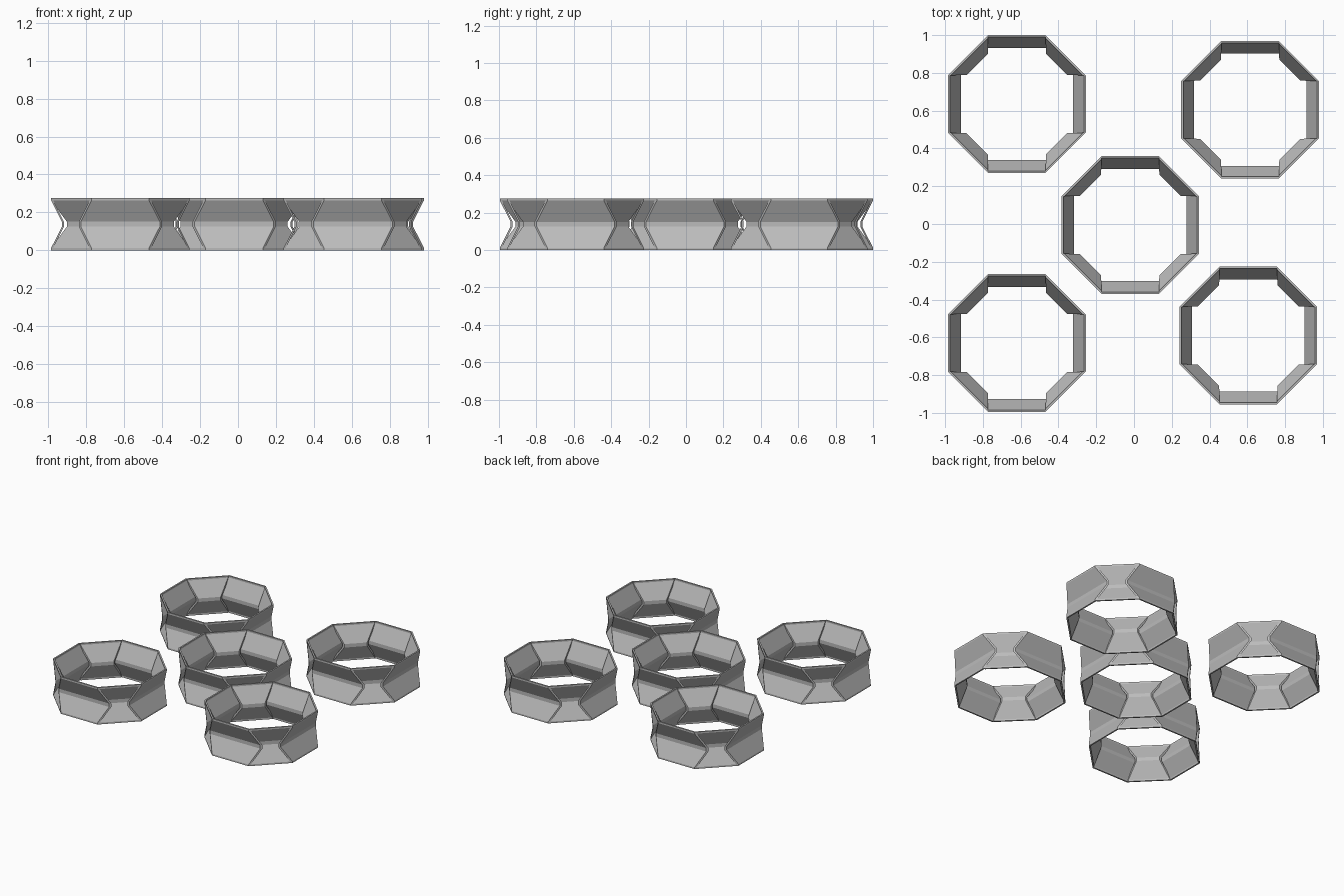
import bpy, bmesh, math

if "Cube" in bpy.data.objects:
    bpy.data.objects.remove(bpy.data.objects["Cube"])

APOTHEM = 0.365     # centre of ring to the outer face of a side
HALF = 0.151        # half length of a side at the rim
HEIGHT = 0.276
MID = HEIGHT / 2

steel = bpy.data.materials.new("grey")
steel.diffuse_color = (0.5, 0.5, 0.5, 1)
steel.use_nodes = True
steel.node_tree.nodes["Principled BSDF"].inputs["Base Color"].default_value = steel.diffuse_color

# Folded-sheet cross-section (distance from centre, height), lower half
outer = [(APOTHEM, 0.0), (APOTHEM, 0.012), (0.308, MID - 0.013)]
inner = [(0.297, MID - 0.013), (0.354, 0.012), (0.354, 0.0)]


def mirrored(points):
    return [(r, HEIGHT - z) for r, z in reversed(points)]


section = outer + mirrored(outer) + mirrored(inner) + inner


def add_side(bm, index):
    """One folded side; straight sides flare at the waist, diagonal ones narrow."""
    flare = 1.0 if index % 2 == 0 else -1.06
    a = index * math.pi / 4
    ends = []
    for sign in (-1, 1):
        ring = []
        for r, z in section:
            t = sign * (HALF + flare * (APOTHEM - r))
            ring.append(bm.verts.new((r * math.cos(a) - t * math.sin(a),
                                      r * math.sin(a) + t * math.cos(a), z)))
        ends.append(ring)
    n = len(section)
    for i in range(n):
        j = (i + 1) % n
        bm.faces.new((ends[0][i], ends[0][j], ends[1][j], ends[1][i]))
    # End caps as quads between the outer and inner skins
    for ring in ends:
        for i in range(n // 2 - 1):
            bm.faces.new((ring[i], ring[i + 1], ring[n - 2 - i], ring[n - 1 - i]))


# Shared octagonal ring mesh
bm = bmesh.new()
for k in range(8):
    add_side(bm, k)
bmesh.ops.recalc_face_normals(bm, faces=bm.faces)
mesh = bpy.data.meshes.new("octagon_ring")
bm.to_mesh(mesh)
bm.free()
mesh.materials.append(steel)

# Five rings: four corners and the centre
places = {
    "back_left_ring": (-0.62, 0.635),
    "back_right_ring": (0.615, 0.605),
    "front_left_ring": (-0.62, -0.63),
    "front_right_ring": (0.605, -0.59),
    "centre_ring": (-0.02, -0.005),
}
for name, (x, y) in places.items():
    ob = bpy.data.objects.new(name, mesh)
    ob.location = (x, y, 0)
    bpy.context.collection.objects.link(ob)
